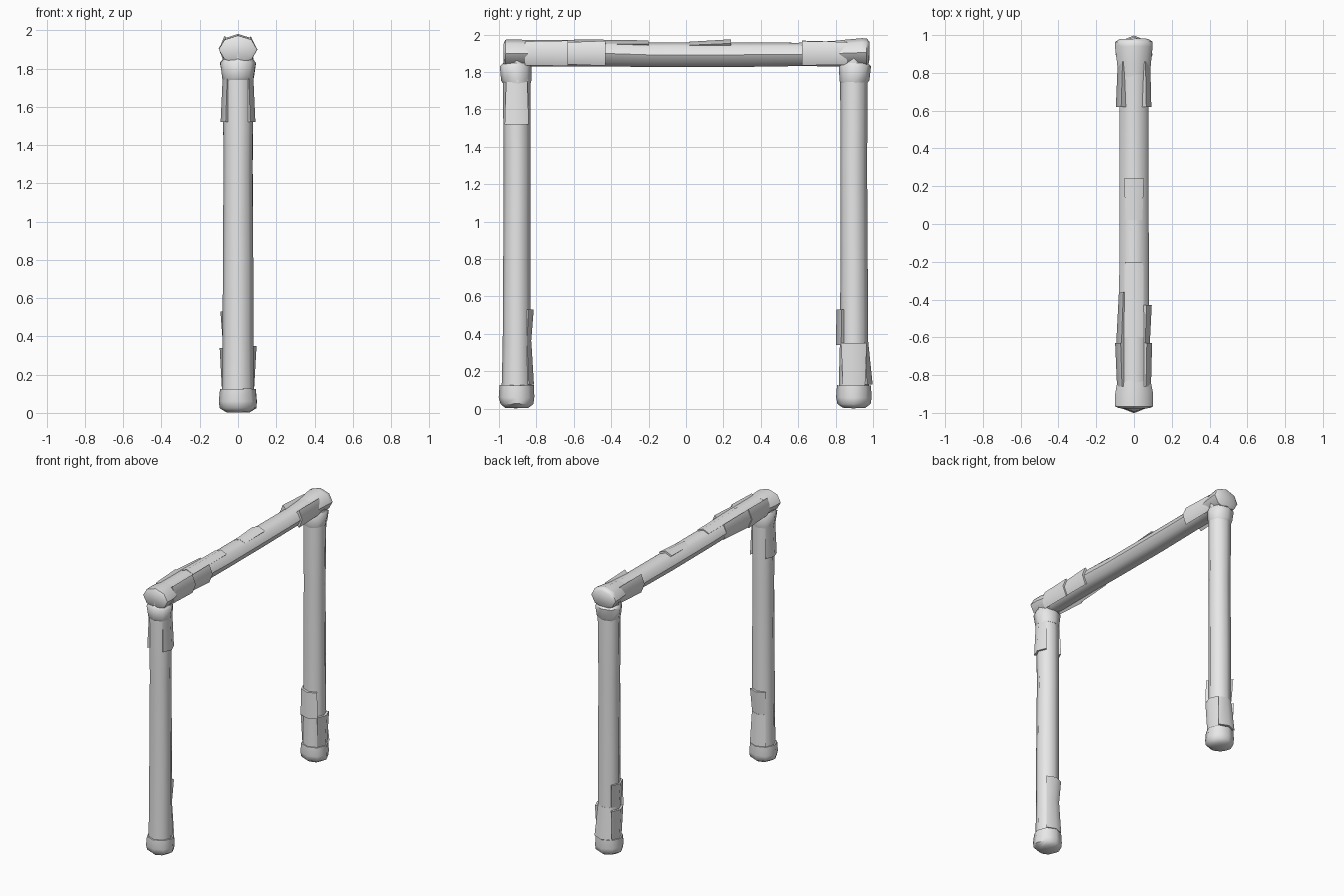
import bpy, bmesh, math, random

if "Cube" in bpy.data.objects:
    bpy.data.objects.remove(bpy.data.objects["Cube"])

random.seed(4)
SIDES = 8
grey = bpy.data.materials.new("plain grey")
grey.diffuse_color = (0.8, 0.8, 0.8, 1)
grey.use_nodes = True
grey.node_tree.nodes["Principled BSDF"].inputs["Base Color"].default_value = grey.diffuse_color


def finish(bm, name):
    bmesh.ops.recalc_face_normals(bm, faces=bm.faces)
    me = bpy.data.meshes.new(name)
    bm.to_mesh(me)
    bm.free()
    me.materials.append(grey)
    ob = bpy.data.objects.new(name, me)
    bpy.context.collection.objects.link(ob)
    bpy.ops.object.select_all(action='DESELECT')
    ob.select_set(True)
    bpy.context.view_layer.objects.active = ob
    bpy.ops.object.shade_smooth_by_angle(angle=math.radians(50))


def post_at(y):
    return lambda t, a, b: (a, y + b, t)


def along_beam(t, a, b):
    return (a, t, 1.9 + b)


def log(name, place, rings, wobble=0.0):
    """Closed log through rings of (position, half width, half depth, depth offset)."""
    bm = bmesh.new()
    loops = []
    for t, ra, rb, off in rings:
        loop = []
        for k in range(SIDES):
            w = math.tau * k / SIDES
            s = 1 + random.uniform(-wobble, wobble)
            loop.append(bm.verts.new(place(t + random.uniform(-wobble, wobble) * 0.1,
                                           ra * s * math.cos(w), off + rb * s * math.sin(w))))
        loops.append(loop)
    for lo, hi in zip(loops, loops[1:]):
        for k in range(SIDES):
            j = (k + 1) % SIDES
            bm.faces.new((lo[k], lo[j], hi[j], hi[k]))
    bm.faces.new(loops[0])
    bm.faces.new(loops[-1])
    finish(bm, name)


def bark(name, place, first, count, t0, t1, r0, r1):
    """Raised strip of bark over some sides, tapering from r0 to r1."""
    bm = bmesh.new()
    cols = []
    for k in range(first, first + count + 1):
        w = math.tau * k / SIDES
        c, s = math.cos(w), math.sin(w)
        cols.append([bm.verts.new(place(t, r * c, r * s))
                     for t, r in ((t0, 0.06), (t0, r0), (t1, r1), (t1, 0.06))])
    for a, b in zip(cols, cols[1:]):
        for i in range(4):
            j = (i + 1) % 4
            bm.faces.new((a[i], a[j], b[j], b[i]))
    bm.faces.new(cols[0])
    bm.faces.new(cols[-1])
    finish(bm, name)


# Posts with flared feet and a collar under the beam
for label, y, s in (("front", -0.905, 1), ("back", 0.898, -1)):
    place = post_at(y)
    log(label + "_post", place,
        [(0.05, 0.085, 0.083, 0), (0.35, 0.08, 0.075, 0), (0.78, 0.079, 0.073, 0),
         (1.3, 0.076, 0.072, s * 0.002), (1.74, 0.08, 0.073, 0), (1.88, 0.08, 0.07, 0)], 0.015)
    log(label + "_foot", place,
        [(0.004, 0.06, 0.06, 0), (0.025, 0.097, 0.088, 0), (0.06, 0.099, 0.095, 0),
         (0.125, 0.093, 0.091, 0)], 0.02)
    log(label + "_collar", place,
        [(1.74, 0.08, 0.074, 0), (1.755, 0.082, 0.08, -s * 0.003),
         (1.83, 0.094, 0.086, -s * 0.006), (1.86, 0.07, 0.06, 0)], 0.02)

# Bark strips on the posts (sides count from +x, turning towards +y)
front, back = post_at(-0.905), post_at(0.898)
bark("front_post_bark_inner", front, 1, 2, 0.36, 0.53, 0.077, 0.091)
bark("front_post_bark_low", front, 1, 2, 0.13, 0.36, 0.092, 0.078)
bark("front_post_bark_right", front, -1, 2, 1.52, 1.76, 0.091, 0.08)
bark("front_post_bark_left", front, 3, 2, 1.52, 1.76, 0.091, 0.08)
bark("back_post_bark_inner", back, 5, 2, 0.34, 0.53, 0.097, 0.093)
bark("back_post_bark_left", back, 3, 2, 0.36, 0.53, 0.079, 0.092)
bark("back_post_bark_low_left", back, 3, 2, 0.12, 0.34, 0.084, 0.096)
bark("back_post_bark_low_right", back, -1, 2, 0.12, 0.35, 0.084, 0.097)
bark("back_post_bark_outer", back, 1, 2, 0.13, 0.36, 0.1, 0.076)

# Cross beam with thicker ends
log("cross_beam", along_beam,
    [(-0.94, 0.083, 0.072, 0), (-0.45, 0.08, 0.07, 0), (-0.2, 0.078, 0.066, -0.008),
     (0.24, 0.078, 0.066, -0.008), (0.6, 0.078, 0.063, -0.006), (0.85, 0.083, 0.07, 0),
     (0.94, 0.083, 0.07, 0)], 0.012)
log("beam_front_end", along_beam,
    [(-0.975, 0.085, 0.06, 0.0), (-0.965, 0.1, 0.073, 0), (-0.9, 0.1, 0.073, 0),
     (-0.83, 0.088, 0.071, 0)], 0.02)
log("beam_back_end", along_beam,
    [(0.72, 0.078, 0.064, -0.005), (0.85, 0.09, 0.072, 0.001), (0.94, 0.1, 0.076, 0.004),
     (0.965, 0.1, 0.076, 0.004), (0.98, 0.075, 0.055, 0.008)], 0.015)

# Bark strips on the beam
bark("beam_bark_top_front", along_beam, 1, 2, -0.6, -0.2, 0.075, 0.069)
bark("beam_bark_top_back", along_beam, 1, 2, 0.02, 0.24, 0.062, 0.075)
bark("beam_bark_left_front", along_beam, 3, 2, -0.63, -0.36, 0.094, 0.08)
bark("beam_bark_right_front", along_beam, -1, 2, -0.63, -0.43, 0.084, 0.094)
bark("beam_bark_left_end", along_beam, 3, 2, -0.86, -0.63, 0.09, 0.1)
bark("beam_bark_right_end", along_beam, -1, 2, -0.86, -0.63, 0.09, 0.096)
bark("beam_bark_left_back", along_beam, 3, 2, 0.62, 0.86, 0.096, 0.086)
bark("beam_bark_right_back", along_beam, -1, 2, 0.62, 0.86, 0.092, 0.086)
